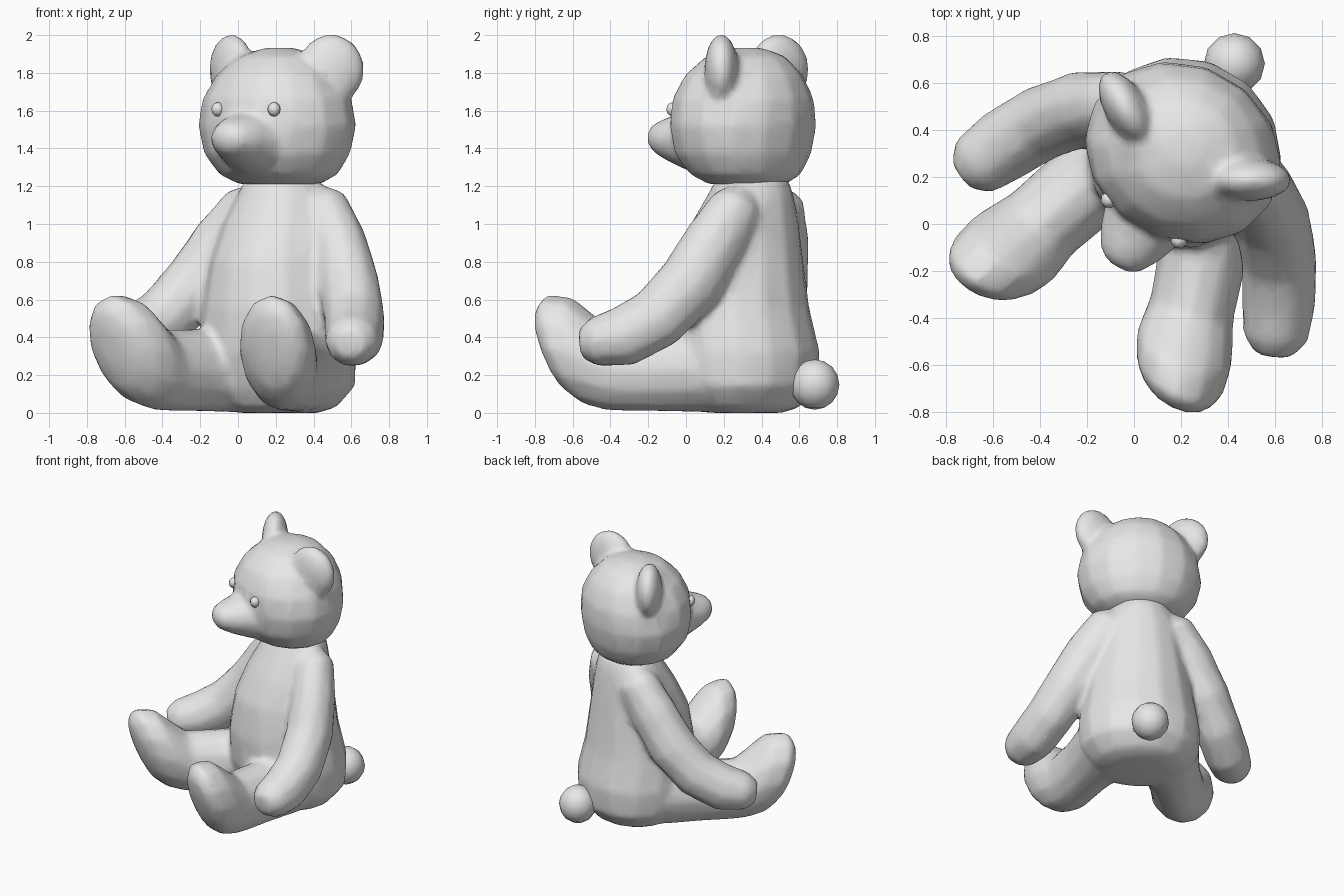
import bpy, bmesh, math
from mathutils import Vector, Matrix

if "Cube" in bpy.data.objects:
    bpy.data.objects.remove(bpy.data.objects["Cube"])

# The whole figure is turned about z; parts are built facing local -y
PLACE = Matrix.Translation((0.235, 0.35, 0)) @ Matrix.Rotation(math.radians(-30), 4, 'Z')

fur = bpy.data.materials.new("grey_fur")
fur.diffuse_color = (0.8, 0.8, 0.8, 1)
fur.use_nodes = True
fur.node_tree.nodes["Principled BSDF"].inputs["Base Color"].default_value = fur.diffuse_color


def finish(name, bm):
    bmesh.ops.recalc_face_normals(bm, faces=bm.faces)
    bm.transform(PLACE)
    me = bpy.data.meshes.new(name)
    bm.to_mesh(me)
    bm.free()
    me.materials.append(fur)
    for p in me.polygons:
        p.use_smooth = True
    ob = bpy.data.objects.new(name, me)
    bpy.context.collection.objects.link(ob)
    return ob


def loft(name, rings, sides=12):
    """Skin elliptical rings (centre, side axis, up axis) and close both ends."""
    bm = bmesh.new()
    loops = []
    for c, u, v in rings:
        loops.append([bm.verts.new(c + u * math.cos(t) + v * math.sin(t))
                      for t in (2 * math.pi * i / sides for i in range(sides))])
    for a, b in zip(loops, loops[1:]):
        for i in range(sides):
            j = (i + 1) % sides
            bm.faces.new((a[i], a[j], b[j], b[i]))
    for loop, ring in ((loops[0], rings[0]), (loops[-1], rings[-1])):
        tip = bm.verts.new(ring[0])
        for i in range(sides):
            bm.faces.new((loop[i], loop[(i + 1) % sides], tip))
    return finish(name, bm)


def stack(name, rows, sides=12):
    """Upright part from rows of z, half width, half depth, forward shift."""
    return loft(name, [(Vector((0, -f, z)), Vector((w, 0, 0)), Vector((0, d, 0)))
                       for z, w, d, f in rows], sides)


def ball(name, centre, size, turn=0, u=12, v=8):
    bm = bmesh.new()
    bmesh.ops.create_uvsphere(bm, u_segments=u, v_segments=v, radius=1)
    bm.transform(Matrix.Translation(centre) @ Matrix.Rotation(turn, 4, 'Z')
                 @ Matrix.Diagonal((*size, 1)))
    return finish(name, bm)


def fuse(parts, smooth):
    """Join parts into one skin with soft seams and a modest face count."""
    bpy.ops.object.select_all(action='DESELECT')
    for p in parts:
        p.select_set(True)
    ob = parts[0]
    bpy.context.view_layer.objects.active = ob
    bpy.ops.object.join()
    m = ob.modifiers.new("skin", 'REMESH')
    m.mode = 'VOXEL'
    m.voxel_size = 0.02
    m.use_smooth_shade = True
    m = ob.modifiers.new("soften", 'SMOOTH')
    m.factor = 0.5
    m.iterations = smooth
    m = ob.modifiers.new("simplify", 'DECIMATE')
    m.ratio = 0.15


# Torso
torso = [stack("body", [(0.0, 0.22, 0.19, 0.04), (0.03, 0.32, 0.28, 0.04), (0.14, 0.41, 0.36, 0.025),
                        (0.32, 0.425, 0.4, 0.05), (0.55, 0.39, 0.38, 0.085),
                        (0.8, 0.345, 0.345, 0.08), (1.0, 0.30, 0.285, 0.045),
                        (1.15, 0.24, 0.23, 0.01), (1.24, 0.2, 0.19, 0.0)], 14)]

# Head
head = [stack("head", [(1.21, 0.22, 0.2, 0.03), (1.262, 0.325, 0.285, 0.04), (1.37, 0.4, 0.35, 0.055),
                       (1.52, 0.435, 0.375, 0.055), (1.66, 0.408, 0.368, 0.055), (1.79, 0.33, 0.31, 0.05),
                       (1.888, 0.22, 0.21, 0.04), (1.933, 0.08, 0.08, 0.03)], 14)]

# Snout
head.append(loft("snout", [(Vector((0, -f, z)), Vector((w, 0, 0)), Vector((0, 0, h)))
                           for f, z, w, h in [(0.22, 1.44, 0.26, 0.21), (0.38, 1.44, 0.19, 0.162),
                                              (0.5, 1.45, 0.15, 0.12), (0.585, 1.455, 0.1, 0.08),
                                              (0.615, 1.46, 0.045, 0.035)]]))

# Tail
ball("tail", (0, 0.383, 0.15), (0.13, 0.13, 0.133))

for side, s in (("left", -1), ("right", 1)):
    # Eyes and ears
    ball(side + "_eye", (s * 0.172, -0.385, 1.607), (0.036, 0.036, 0.038), u=8, v=6)
    head.append(ball(side + "_ear", (s * 0.305, -0.012, 1.818), (0.182, 0.092, 0.19),
                     turn=s * math.radians(30)))

    # Arm, following a bent path: side, forward, z, half width, half height
    pts = [(0.15, -0.04, 1.19, 0.05, 0.05), (0.22, -0.035, 1.09, 0.14, 0.15),
           (0.347, 0.027, 0.9, 0.155, 0.172), (0.47, 0.113, 0.68, 0.166, 0.175),
           (0.583, 0.245, 0.5, 0.163, 0.17), (0.672, 0.401, 0.403, 0.16, 0.165),
           (0.735, 0.54, 0.375, 0.142, 0.135), (0.765, 0.61, 0.365, 0.08, 0.08)]
    path = [Vector((s * a, -f, z)) for a, f, z, _, _ in pts]
    rings = []
    for i, c in enumerate(path):
        along = (path[min(i + 1, len(path) - 1)] - path[max(i - 1, 0)]).normalized()
        across = along.cross(Vector((0, 0, 1))).normalized()
        rings.append((c, across * pts[i][3], across.cross(along) * pts[i][4]))
    torso.append(loft(side + "_arm", rings, 10))

    # Leg and upturned foot: distance, z, half width, half height, lean, turn inward
    hip = Vector((s * 0.213, -0.166, 0))
    out = Vector((s * 0.325, -0.944, 0)).normalized()
    rings = []
    for d, z, w, h, lean, turn in [(-0.2, 0.24, 0.16, 0.19, 0, 0), (0, 0.235, 0.225, 0.235, 0, 0),
                                   (0.25, 0.225, 0.19, 0.22, 0, 0), (0.47, 0.225, 0.185, 0.222, 10, 5),
                                   (0.63, 0.315, 0.218, 0.32, 18, 10), (0.755, 0.335, 0.207, 0.31, 20, 14),
                                   (0.825, 0.335, 0.15, 0.23, 20, 14), (0.85, 0.335, 0.07, 0.11, 20, 14)]:
        r, t = math.radians(lean), math.radians(turn)
        face = Matrix.Rotation(-s * t, 3, 'Z') @ out
        across = Vector((-face.y, face.x, 0))
        up = out * math.sin(r) + Vector((0, 0, math.cos(r)))
        rings.append((hip + out * d + Vector((0, 0, z)), across * w, up * h))
    torso.append(loft(side + "_leg", rings))

# Limbs blend into the torso; snout and ears blend into the head
fuse(torso, 12)
fuse(head, 10)
